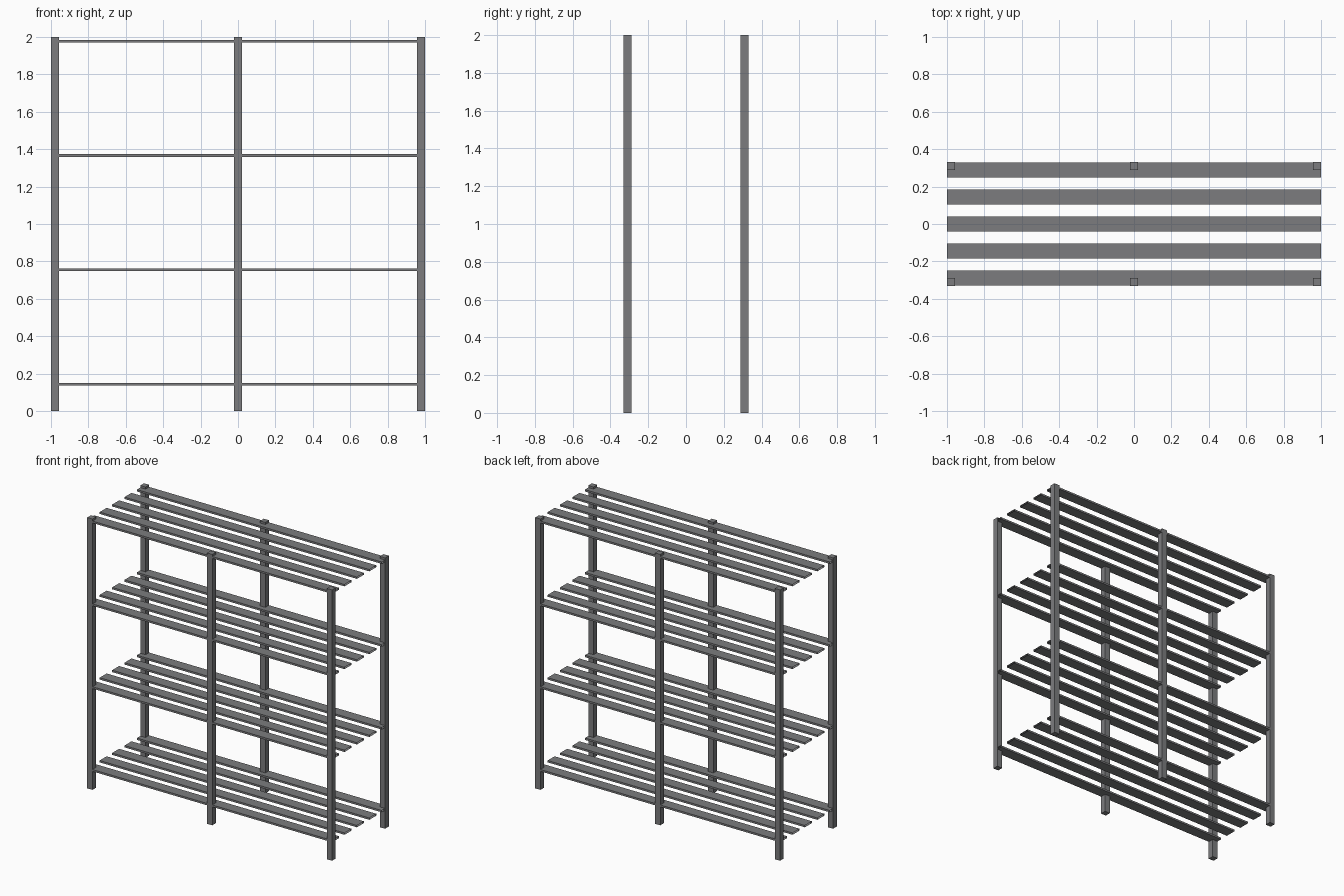
import bpy, bmesh
from mathutils import Matrix, Vector

if "Cube" in bpy.data.objects:
    bpy.data.objects.remove(bpy.data.objects["Cube"])

# Dark grey metal
metal = bpy.data.materials.new("dark_metal")
metal.diffuse_color = (0.2, 0.203, 0.21, 1)
metal.use_nodes = True
metal.node_tree.nodes["Principled BSDF"].inputs["Base Color"].default_value = metal.diffuse_color


def box(name, center, size, open_ends=False):
    bm = bmesh.new()
    bmesh.ops.create_cube(bm, size=1.0, matrix=Matrix.Translation(Vector(center)) @ Matrix.Diagonal((*size, 1)))
    if open_ends:
        ends = [f for f in bm.faces if abs(f.normal.x) > 0.9]
        bmesh.ops.delete(bm, geom=ends, context='FACES')
    mesh = bpy.data.meshes.new(name)
    bm.to_mesh(mesh)
    bm.free()
    mesh.materials.append(metal)
    obj = bpy.data.objects.new(name, mesh)
    bpy.context.collection.objects.link(obj)
    return obj


POST = 0.043
DEPTH = 0.331  # half depth of the rack

# Six upright posts
for side, sy in (("front", -1), ("back", 1)):
    for place, px in (("left", -1 + POST / 2), ("middle", 0), ("right", 1 - POST / 2)):
        box(f"{side}_{place}_post", (px, sy * (DEPTH - POST / 2), 1), (POST, POST, 2))

# Four shelves of five hollow, open-ended slats
for level in range(4):
    z = 0.143 + level * 0.6115
    for i in range(-2, 3):
        box(f"shelf_{level + 1}_slat_{i + 3}", (0, i * 0.1448, z), (2, 0.081, 0.014), open_ends=True)
